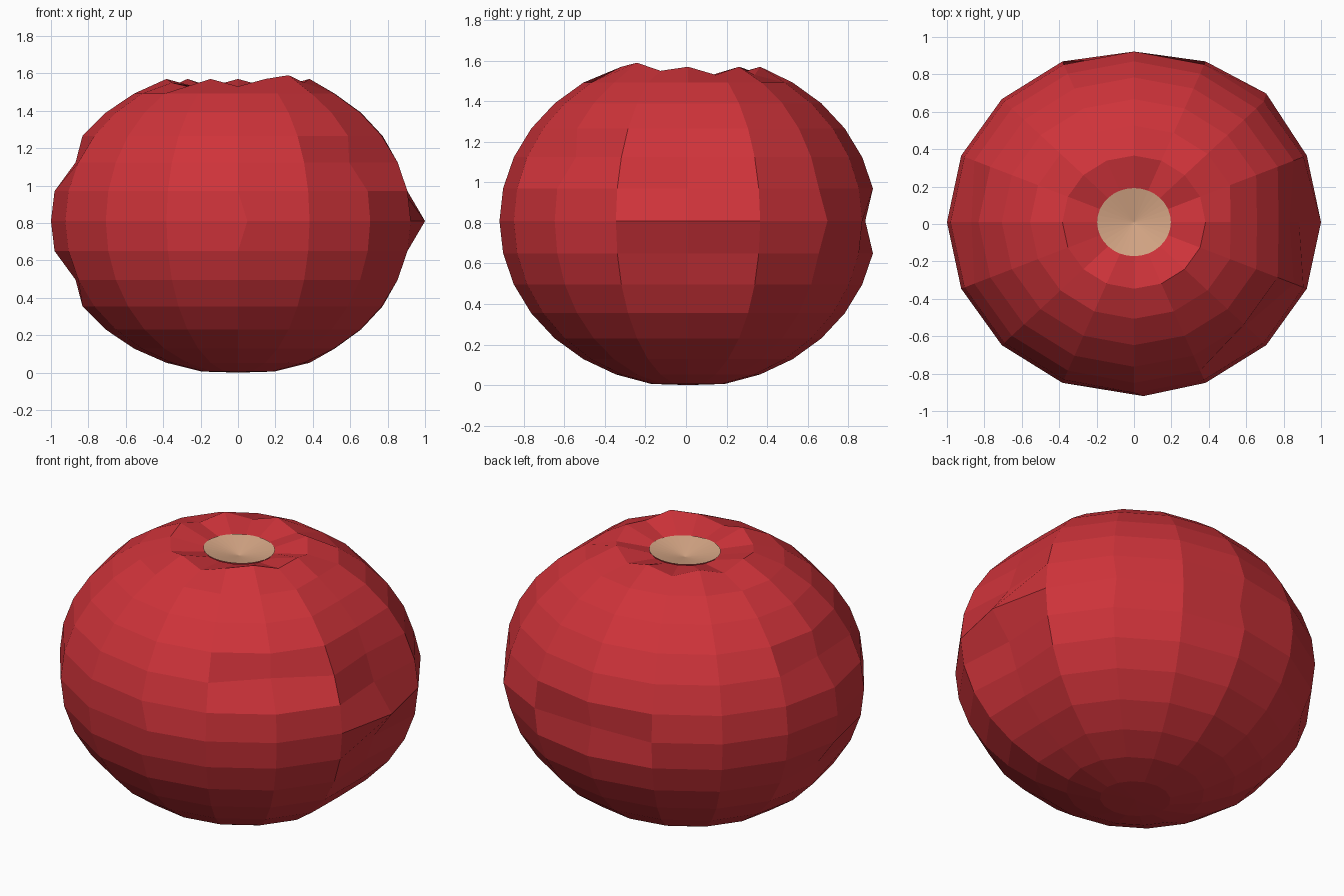
import bpy, bmesh, math

if "Cube" in bpy.data.objects:
    bpy.data.objects.remove(bpy.data.objects["Cube"])

SIDES = 16
RX, RY, RZ = 1.0, 0.93, 0.82
CY, CZ = 0.01, 0.81


def material(name, rgb):
    m = bpy.data.materials.new(name)
    m.diffuse_color = (*rgb, 1.0)
    m.use_nodes = True
    m.node_tree.nodes["Principled BSDF"].inputs["Base Color"].default_value = m.diffuse_color
    return m


def finish(name, bm, mat):
    bmesh.ops.recalc_face_normals(bm, faces=bm.faces[:])
    me = bpy.data.meshes.new(name)
    bm.to_mesh(me)
    bm.free()
    me.materials.append(mat)
    ob = bpy.data.objects.new(name, me)
    bpy.context.collection.objects.link(ob)
    return ob


red = material("fruit red", (0.62, 0.033, 0.042))
tan = material("stem scar tan", (0.68, 0.39, 0.24))

# Irregular dents: (column, row) -> radial scale; row 0 is the equator
dents = {(8, 2): 0.94, (8, -2): 0.94, (4, 0): 0.94, (14, 2): 0.91}
for row in range(1, 6):
    for s in (1, -1):
        dents[(0, s * row)] = 0.90 if row < 3 else 0.93
shifts = {(12, 0): (0.05, 0), (2, 0): (0, 0.03)}

# Uneven crater rim heights by column
rim_z = {c: 1.57 for c in range(SIDES)}
for c in (1, 3, 5, 7, 10, 12):
    rim_z[c] = 1.53
rim_z[15] = rim_z[9] = 1.55
rim_z[14] = 1.59

# Fruit body: faceted squashed globe, bottom pole to the sunken crater
bm = bmesh.new()
rings = []
for row in range(-7, 8):
    lat = math.radians(11.25 * row)
    ring = []
    for c in range(SIDES):
        a = math.tau * c / SIDES
        r = math.cos(lat) * dents.get((c, row), 1.0)
        dx, dy = shifts.get((c, row), (0, 0))
        z = CZ + RZ * math.sin(lat)
        if row == 6:
            z = rim_z[c]
        elif row == 7:
            z = 1.515
        ring.append(bm.verts.new((RX * r * math.cos(a) + dx,
                                  CY + RY * r * math.sin(a) + dy, z)))
    rings.append(ring)
for low, high in zip(rings, rings[1:]):
    for c in range(SIDES):
        d = (c + 1) % SIDES
        bm.faces.new((low[c], low[d], high[d], high[c]))
pole = bm.verts.new((0, CY, 0))
for c in range(SIDES):
    bm.faces.new((pole, rings[0][(c + 1) % SIDES], rings[0][c]))
finish("fruit_body", bm, red)

# Stem scar: shallow dished disc in the crater
bm = bmesh.new()
edge = []
for i in range(32):
    a = math.tau * i / 32
    edge.append(bm.verts.new((0.197 * math.cos(a), CY + 0.182 * math.sin(a), 1.52)))
mid = bm.verts.new((0, CY, 1.48))
for i in range(32):
    bm.faces.new((mid, edge[i], edge[(i + 1) % 32]))
scar = finish("stem_scar", bm, tan)
if scar.data.polygons[0].normal.z < 0:
    scar.data.flip_normals()
